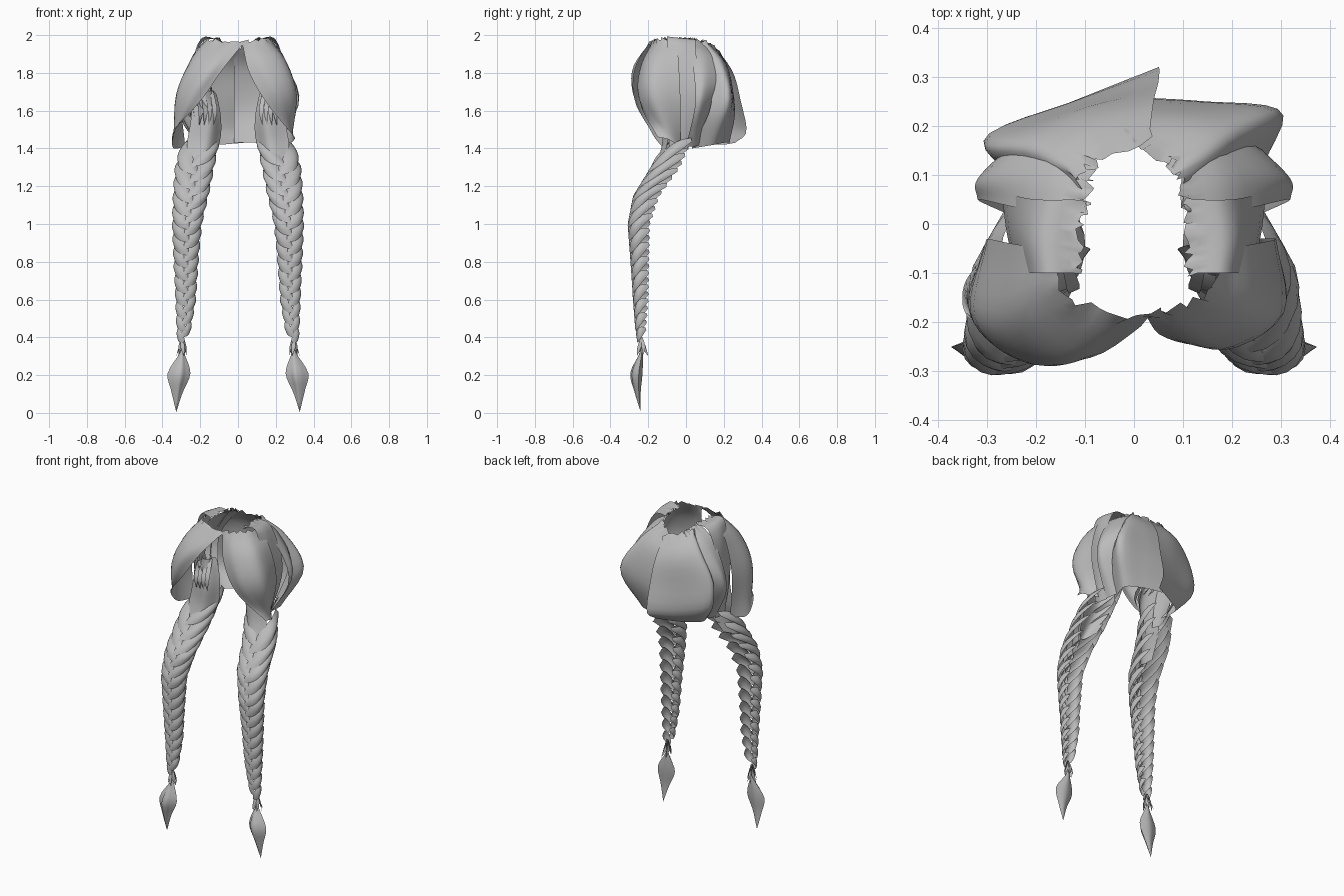
import bpy
import random
from math import sin, cos, pi
from mathutils import Vector

random.seed(4)
cube = bpy.data.objects.get("Cube")
if cube:
    bpy.data.objects.remove(cube)

# Single hair colour
hair = bpy.data.materials.new("hair_grey")
hair.use_nodes = True
GREY = (0.5, 0.5, 0.5, 1)
hair.diffuse_color = GREY
hair.node_tree.nodes["Principled BSDF"].inputs["Base Color"].default_value = GREY


def make_object(name, verts, faces):
    mesh = bpy.data.meshes.new(name)
    mesh.from_pydata([tuple(v) for v in verts], [], faces)
    mesh.materials.append(hair)
    mesh.shade_smooth()
    obj = bpy.data.objects.new(name, mesh)
    bpy.context.collection.objects.link(obj)
    return obj


def grid_faces(rows, cols, start=0):
    return [(start + r * cols + c, start + r * cols + c + 1,
             start + (r + 1) * cols + c + 1, start + (r + 1) * cols + c)
            for r in range(rows - 1) for c in range(cols - 1)]


def resample(points, count):
    """Smooth curve through the points, as evenly spaced samples."""
    ends = [points[0] * 2 - points[1]] + points + [points[-1] * 2 - points[-2]]
    result = []
    for i in range(count):
        f = i / (count - 1) * (len(points) - 1)
        k = min(int(f), len(points) - 2)
        t = f - k
        a, b, c, d = ends[k:k + 4]
        result.append(b + (c - a) * t / 2 + (a * 2 - b * 5 + c * 4 - d) * t * t / 2
                      + (b * 3 - a - c * 3 + d) * t * t * t / 2)
    return result


def sheet(name, strands, side=1, ragged=0.0, rows=15, cols=15):
    """Hair card lofted across guide strands that run from root to tip."""
    guides = [resample([Vector((x * side, y, z)) for x, y, z in s], rows) for s in strands]
    verts = []
    for r in range(rows):
        for p in resample([g[r] for g in guides], cols):
            if r == 0:
                p = p + Vector([random.uniform(-ragged, ragged) for _ in range(3)])
            verts.append(p)
    return make_object(name, verts, grid_faces(rows, cols))


# Front curtain locks, parted at the centre
sheet("front_lock_left", [
    [(.02, -.18, 1.97), (.06, -.23, 1.8), (.16, -.24, 1.63), (.3, -.15, 1.46)],
    [(.08, -.17, 1.97), (.15, -.24, 1.83), (.23, -.24, 1.66), (.3, -.1, 1.45)],
    [(.15, -.13, 1.98), (.25, -.18, 1.85), (.31, -.17, 1.67), (.28, -.06, 1.43)],
    [(.18, -.05, 1.97), (.25, -.04, 1.87), (.29, -.03, 1.67), (.24, -.03, 1.42)],
], ragged=.012)
sheet("front_lock_right", [
    [(.04, -.19, 1.97), (-.08, -.27, 1.82), (-.2, -.27, 1.65), (-.34, -.19, 1.5)],
    [(-.06, -.18, 1.97), (-.16, -.28, 1.82), (-.27, -.26, 1.65), (-.35, -.16, 1.45)],
    [(-.15, -.13, 1.98), (-.25, -.19, 1.85), (-.33, -.18, 1.67), (-.34, -.11, 1.4)],
    [(-.18, -.05, 1.97), (-.25, -.04, 1.87), (-.3, -.03, 1.67), (-.28, -.04, 1.41)],
], ragged=.012)

for side, label in ((1, "left"), (-1, "right")):
    # Flat-topped panel over the ear, gathered toward the braid
    sheet("side_panel_" + label, [
        [(.11, -.1, 1.98), (.2, -.1, 1.97), (.24, -.1, 1.7), (.21, -.09, 1.41)],
        [(.11, -.03, 1.98), (.21, -.03, 1.96), (.26, -.02, 1.7), (.22, -.04, 1.4)],
        [(.1, .05, 1.98), (.2, .05, 1.95), (.27, .06, 1.7), (.21, .01, 1.4)],
    ], side, ragged=.01)
    # Wing behind the ear that flares outward
    sheet("side_wing_" + label, [
        [(.1, .02, 1.98), (.22, .03, 1.89), (.32, .05, 1.65), (.21, 0, 1.41)],
        [(.09, .07, 1.97), (.21, .1, 1.88), (.32, .09, 1.67), (.2, .04, 1.41)],
        [(.08, .13, 1.95), (.17, .17, 1.86), (.25, .16, 1.7), (.18, .08, 1.42)],
    ], side, ragged=.01)
    # Inner temple lock feeding the braid
    sheet("temple_lock_" + label, [
        [(.12, -.04, 1.72), (.09, -.05, 1.56), (.1, -.06, 1.42), (.17, -.13, 1.25)],
        [(.17, -.1, 1.7), (.15, -.12, 1.55), (.17, -.13, 1.4), (.22, -.2, 1.22)],
        [(.24, -.08, 1.7), (.25, -.09, 1.55), (.27, -.1, 1.42), (.27, -.16, 1.25)],
    ], side, ragged=.02)
    # Thin wisps beside the temple
    for i in range(4):
        x = .13 + .025 * i
        sheet("temple_wisp_" + label, [
            [(x, -.07, 1.7 - .02 * i), (x - .02, -.13, 1.6), (x, -.12, 1.52)],
            [(x + .02, -.07, 1.71), (x + .005, -.14, 1.6), (x, -.12, 1.52)],
        ], side, rows=6, cols=3)

# Back of the head: left panel curls in at its side edge, right one overlaps it
sheet("back_panel_left", [
    [(-.02, .18, 1.91), (-.02, .23, 1.8), (-.02, .26, 1.6), (-.02, .23, 1.43)],
    [(.05, .13, 1.95), (.11, .22, 1.83), (.14, .25, 1.62), (.1, .2, 1.43)],
    [(.09, .1, 1.97), (.2, .19, 1.85), (.3, .23, 1.65), (.2, .15, 1.42)],
    [(.1, .08, 1.96), (.2, .13, 1.84), (.27, .13, 1.62), (.17, .03, 1.4)],
], ragged=.01)
sheet("back_panel_right", [
    [(.03, .17, 1.92), (.04, .25, 1.8), (.05, .29, 1.65), (.05, .32, 1.49), (.03, .26, 1.43)],
    [(-.07, .13, 1.95), (-.1, .22, 1.83), (-.12, .24, 1.66), (-.12, .25, 1.5), (-.1, .2, 1.42)],
    [(-.11, .1, 1.96), (-.2, .16, 1.86), (-.29, .17, 1.7), (-.29, .18, 1.54), (-.2, .13, 1.42)],
    [(-.11, .08, 1.96), (-.2, .11, 1.84), (-.26, .11, 1.7), (-.25, .09, 1.54), (-.17, .03, 1.4)],
], ragged=.01)

# Braid centre line: height, x, y, half width
PATH = [(1.47, .19, -.03, .09), (1.3, .23, -.11, .095), (1.15, .25, -.21, .086),
        (1, .27, -.25, .072), (.8, .275, -.245, .06), (.6, .277, -.24, .05),
        (.45, .287, -.24, .036), (.32, .297, -.235, .018)]


def braid_at(z):
    z = max(min(z, PATH[0][0]), PATH[-1][0])
    for a, b in zip(PATH, PATH[1:]):
        if z >= b[0]:
            t = (a[0] - z) / (a[0] - b[0])
            return [p + (q - p) * t for p, q in zip(a[1:], b[1:])]


def braid(name, mirror, pairs=14, rows=10, cols=5):
    """Alternating lobes: a pointed tail at the back, round the side, to the front."""
    verts, faces = [], []
    top, length = 1.4, 1.02
    for k in range(2 * pairs):
        turn = 1 if k % 2 else -1
        u = k / (2 * pairs)
        middle = top - length * u ** .95
        width = braid_at(middle)[2]
        faces += grid_faces(rows, cols, len(verts))
        for r in range(rows):
            t = r / (rows - 1)
            angle = turn * (2.4 - 2.75 * t)
            half = (.025 + .3 * width) * sin(pi * (.04 + .9 * t)) ** .8
            for c in range(cols):
                v = 1 - 2 * c / (cols - 1)
                z = middle + width * 1.9 * (.5 - t) + half * v
                cx, cy, w = braid_at(z)
                radius = .92 + .22 * sin(pi * t) * (1 - v * v) - .12 * v
                tail = .45 * (1 - t) ** 4
                verts.append((mirror * (cx + w * radius * sin(angle)),
                              cy - w * .78 * (radius + tail) * cos(angle), z))
    return make_object(name, verts, faces)


def tuft_strand(offset, depth):
    return [(.296, -.235, .36), (.297 + offset * .25, -.235 + depth * .3, .31),
            (.312 + offset, -.25 + depth, .21), (.322 + offset * .5, -.25 + depth * .5, .11),
            (.327, -.24, .005)]


for side, label in ((1, "left"), (-1, "right")):
    braid("braid_" + label, side)
    # Pointed tuft below the tie: front and back shells with a raised lock
    edge_in, edge_out = tuft_strand(-.06, 0), tuft_strand(.06, 0)
    sheet("tuft_front_" + label, [edge_in, tuft_strand(0, -.035), edge_out], side, cols=9)
    sheet("tuft_back_" + label, [edge_in, tuft_strand(0, .02), edge_out], side, cols=9)
    sheet("tuft_lock_" + label, [tuft_strand(-.035, -.025), tuft_strand(-.01, -.045),
                                 tuft_strand(.02, -.035)], side, cols=7)
    # Frayed ends around the tie
    for i in range(6):
        a = i * pi / 3
        dx, dy = cos(a), sin(a)
        sheet("tie_wisp_" + label, [
            [(.29, -.235, .41), (.293 + .02 * dx, -.235 + .025 * dy, .35),
             (.3 + .028 * dx, -.23 + .035 * dy, .3)],
            [(.3, -.235, .41), (.296 + .02 * cos(a + 1), -.235 + .025 * sin(a + 1), .35),
             (.3 + .028 * dx, -.23 + .035 * dy, .3)],
        ], side, rows=5, cols=3)
